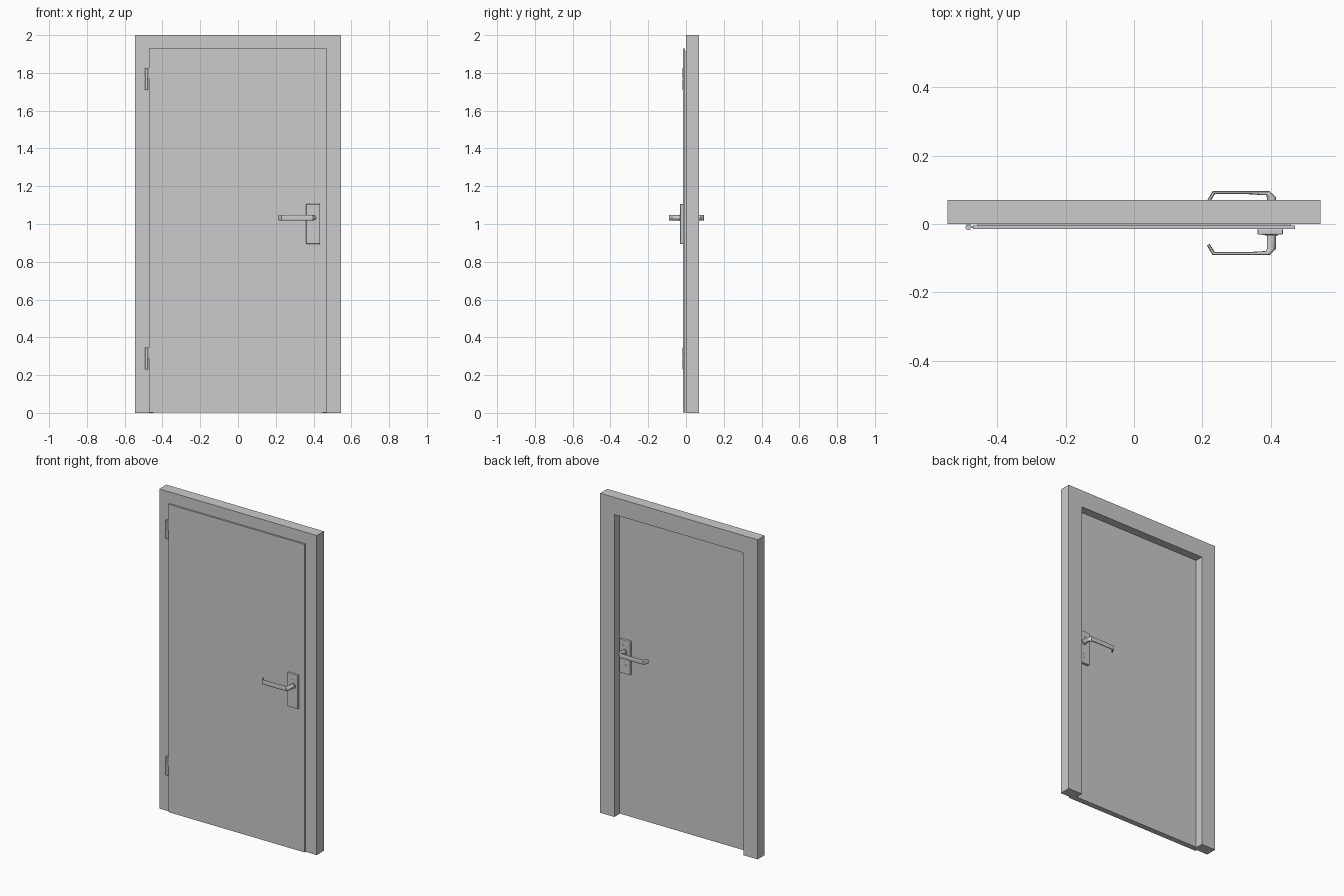
import bpy, bmesh, math
from mathutils import Vector

if "Cube" in bpy.data.objects:
    bpy.data.objects.remove(bpy.data.objects["Cube"])


def finish(name, bm, smooth=False):
    bmesh.ops.recalc_face_normals(bm, faces=bm.faces)
    me = bpy.data.meshes.new(name)
    bm.to_mesh(me)
    bm.free()
    ob = bpy.data.objects.new(name, me)
    bpy.context.collection.objects.link(ob)
    if smooth:
        bpy.ops.object.select_all(action='DESELECT')
        ob.select_set(True)
        bpy.context.view_layer.objects.active = ob
        bpy.ops.object.shade_smooth_by_angle(angle=math.radians(35))
    return ob


def box(name, x, y, z, bevel=0):
    bm = bmesh.new()
    bmesh.ops.create_cube(bm, size=1)
    lo = Vector((min(x), min(y), min(z)))
    hi = Vector((max(x), max(y), max(z)))
    for v in bm.verts:
        v.co = Vector([(lo[i] + hi[i]) / 2 + v.co[i] * (hi[i] - lo[i]) for i in range(3)])
    ob = finish(name, bm)
    if bevel:
        m = ob.modifiers.new("bevel", 'BEVEL')
        m.width, m.segments = bevel, 2
    return ob


def loft(name, rings):
    bm = bmesh.new()
    loops = [[bm.verts.new(p) for p in r] for r in rings]
    n = len(loops[0])
    for a, b in zip(loops, loops[1:]):
        for i in range(n):
            bm.faces.new((a[i], a[(i + 1) % n], b[(i + 1) % n], b[i]))
    bm.faces.new(loops[0])
    bm.faces.new(loops[-1])
    return finish(name, bm, True)


def cylinder(name, a, b, r, n=20):
    a, b = Vector(a), Vector(b)
    q = (b - a).to_track_quat('Z', 'Y')
    circle = [q @ Vector((r * math.cos(t), r * math.sin(t), 0))
              for t in (2 * math.pi * i / n for i in range(n))]
    return loft(name, [[c + p for p in circle] for c in (a, b)])


def arch(name, w_out, top_out, w_in, top_in, y0, y1, z0=0):
    # open-bottomed surround: one outline extruded in depth
    pts = [(-w_out, z0), (-w_out, top_out), (w_out, top_out), (w_out, z0),
           (w_in, z0), (w_in, top_in), (-w_in, top_in), (-w_in, z0)]
    bm = bmesh.new()
    f, b = [[bm.verts.new((x, y, z)) for x, z in pts] for y in (y0, y1)]
    for i in range(8):
        j = (i + 1) % 8
        bm.faces.new((f[i], f[j], b[j], b[i]))
    for r in (f, b):
        for q in ((0, 1, 6, 7), (1, 2, 5, 6), (2, 3, 4, 5)):
            bm.faces.new([r[k] for k in q])
    bmesh.ops.dissolve_limit(bm, angle_limit=0.01, verts=bm.verts, edges=bm.edges)
    return finish(name, bm)


# Frame, door leaf and rubber seal
FRONT, BACK = -0.015, 0.02
arch("door_frame", 0.545, 2.0, 0.447, 1.892, 0.0, 0.07)
box("leaf_lip", (-0.47, 0.47), (FRONT, -0.004), (0.003, 1.93))
box("leaf_body", (-0.446, 0.446), (-0.005, BACK), (0.003, 1.891))
arch("rubber_seal", 0.457, 1.915, 0.444, 1.9, -0.0045, 0.001, 0.003)

# Hinges
for label, z in (("lower", 0.23), ("upper", 1.71)):
    for k, (a, b) in enumerate(((0, 0.056), (0.059, 0.115))):
        cylinder(f"{label}_hinge_knuckle_{k + 1}", (-0.484, -0.01, z + a),
                 (-0.484, -0.01, z + b), 0.008)
    cylinder(label + "_hinge_pin", (-0.484, -0.01, z + 0.001), (-0.484, -0.01, z + 0.114), 0.006)
    box(label + "_hinge_frame_tab", (-0.490, -0.478), (-0.01, 0.001), (z, z + 0.056))
    box(label + "_hinge_leaf_tab", (-0.484, -0.469), (-0.012, -0.006), (z + 0.059, z + 0.115))

# Lever stations: outer and inner edge as (x, distance from leaf), half height
ZH = 1.033
STATIONS = [
    ((0.415, 0.012), (0.388, 0.012), 0.0135),
    ((0.415, 0.058), (0.388, 0.058), 0.0135),
    ((0.396, 0.076), (0.386, 0.064), 0.0145),
    ((0.335, 0.076), (0.335, 0.067), 0.0145),
    ((0.230, 0.076), (0.236, 0.067), 0.0145),
    ((0.213, 0.048), (0.221, 0.043), 0.0145),
]


def handle(side, base, s):
    def y(d):
        return base + s * d
    box(side + "_plate", (0.361, 0.435), (y(-0.001), y(0.016)), (0.895, 1.105), 0.003)
    cylinder(side + "_lever_collar", (0.4015, y(0.014), ZH), (0.4015, y(0.02), ZH), 0.018, 24)
    rings = []
    n = 16
    for k, (o, i, h) in enumerate(STATIONS):
        o, i = Vector((o[0], y(o[1]), ZH)), Vector((i[0], y(i[1]), ZH))
        c, u = (o + i) / 2, (o - i) / 2
        p = 1.0 if k < 2 else 0.6      # round neck, flattened grip
        ring = []
        for j in range(n):
            t = 2 * math.pi * j / n
            cx, sx = math.cos(t), math.sin(t)
            ring.append(c + u * math.copysign(abs(cx) ** p, cx)
                        + Vector((0, 0, h * math.copysign(abs(sx) ** p, sx))))
        rings.append(ring)
    loft(side + "_lever", rings)
    # indicator bar and lock cylinder
    box(side + "_indicator_bar", (0.376, 0.42), (y(0.015), y(0.017)), (1.067, 1.073))
    cylinder(side + "_lock_core", (0.398, y(0.014), 0.953), (0.398, y(0.017), 0.953), 0.008)
    box(side + "_lock_tail", (0.394, 0.402), (y(0.014), y(0.0168)), (0.932, 0.953))


handle("front", FRONT, -1)
handle("back", BACK, 1)
